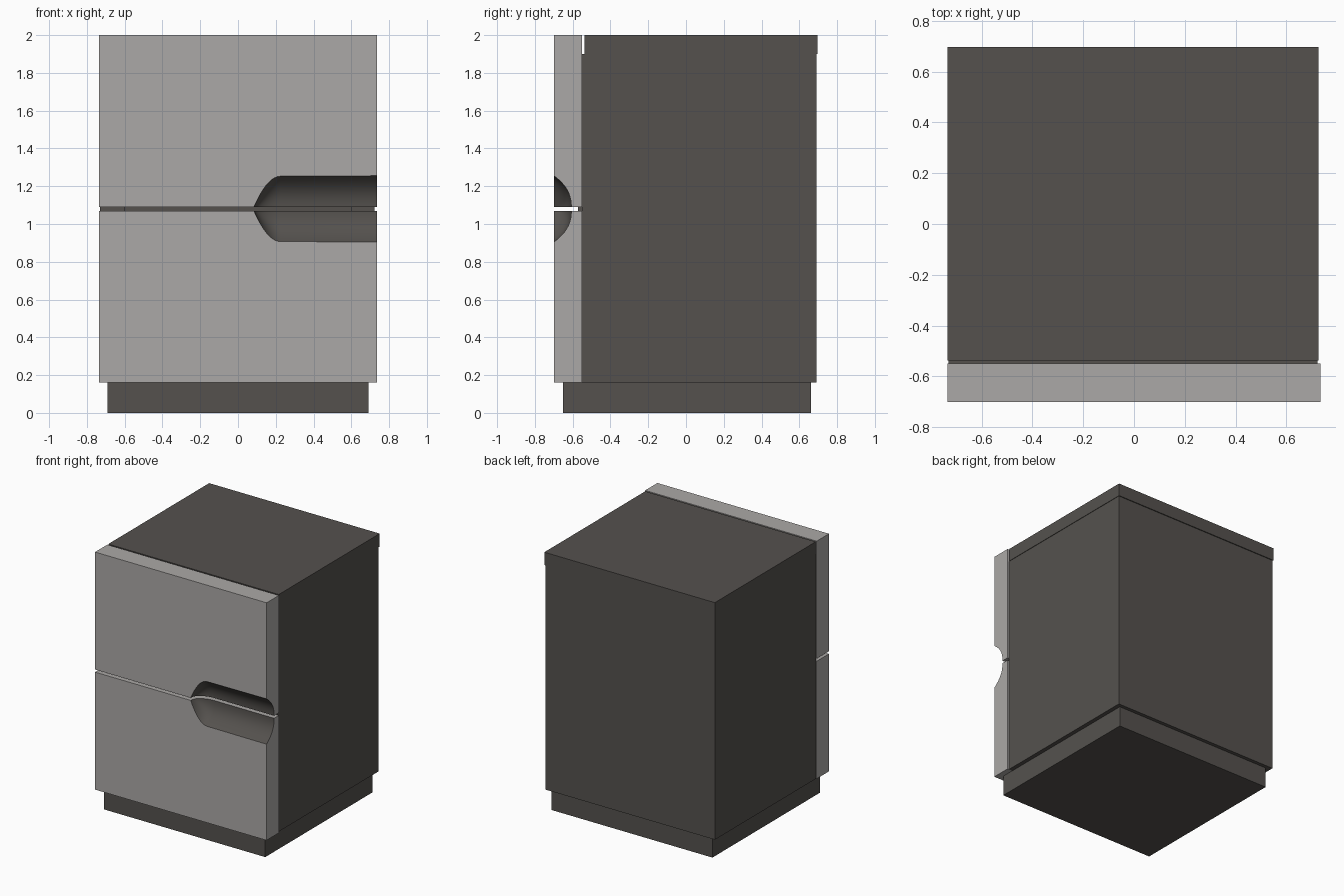
import bpy, bmesh, math

if "Cube" in bpy.data.objects:
    bpy.data.objects.remove(bpy.data.objects["Cube"])


def material(name, rgb):
    m = bpy.data.materials.new(name)
    m.diffuse_color = (*rgb, 1)
    m.use_nodes = True
    m.node_tree.nodes["Principled BSDF"].inputs["Base Color"].default_value = m.diffuse_color
    return m


DARK = material("dark_finish", (0.09, 0.083, 0.076))
LIGHT = material("light_finish", (0.41, 0.395, 0.385))


def make_object(name, bm, mat):
    bmesh.ops.recalc_face_normals(bm, faces=bm.faces)
    me = bpy.data.meshes.new(name)
    bm.to_mesh(me)
    bm.free()
    me.materials.append(mat)
    ob = bpy.data.objects.new(name, me)
    bpy.context.collection.objects.link(ob)
    return ob


def box(name, x, y, z, mat):
    bm = bmesh.new()
    bmesh.ops.create_cube(bm, size=1)
    for v in bm.verts:
        v.co = [(a + b) / 2 + c * (b - a) for c, (a, b) in zip(v.co, (x, y, z))]
    return make_object(name, bm, mat)


# Cabinet carcass
box("plinth", (-0.69, 0.69), (-0.652, 0.662), (0, 0.16), DARK)
box("cabinet_body", (-0.731, 0.722), (-0.55, 0.69), (0.16, 1.9), DARK)
box("top_panel", (-0.735, 0.726), (-0.538, 0.697), (1.9, 2.0), DARK)
box("drawer_rail", (-0.6, 0.6), (-0.572, -0.55), (1.07, 1.09), DARK)

# Handle scoop cutter: lofted cross-sections, rounded at the left end
FACE_Y, MID_Z, TIP_X, END_LEN = -0.70, 1.08, 0.08, 0.145
bm = bmesh.new()
rings = []
steps, cuts = 14, 24
stations = [(TIP_X + END_LEN * u, 1 - (1 - u) ** 2, math.sqrt(1 - (1 - u) ** 2))
            for u in (0.003 + 0.997 * (i / steps) ** 1.5 for i in range(steps + 1))]
stations.append((0.9, 1.02, 1.0))
for x, hs, ds in stations:
    h, d = 0.173 * hs, 0.093 * ds
    ring = [bm.verts.new((x, FACE_Y - 0.1, MID_Z - h))]
    for i in range(cuts + 1):
        w = -math.cos(math.pi * i / cuts)
        ring.append(bm.verts.new((x, FACE_Y + d * (1 - abs(w) ** 2.6), MID_Z + h * w)))
    ring.append(bm.verts.new((x, FACE_Y - 0.1, MID_Z + h)))
    rings.append(ring)
for a, b in zip(rings, rings[1:]):
    for i in range(len(a)):
        j = (i + 1) % len(a)
        bm.faces.new((a[i], a[j], b[j], b[i]))
bm.faces.new(rings[0])
bm.faces.new(rings[-1])
cutter = make_object("scoop_cutter", bm, DARK)
cutter.hide_render = True

# Drawer fronts with the shared scoop cut out
for name, z in (("lower_drawer_front", (0.16, 1.07)), ("upper_drawer_front", (1.09, 2.0))):
    front = box(name, (-0.735, 0.735), (FACE_Y, -0.55), z, LIGHT)
    front.data.materials.append(DARK)
    mod = front.modifiers.new("scoop", 'BOOLEAN')
    mod.operation, mod.solver, mod.object = 'DIFFERENCE', 'EXACT', cutter
    mod.material_mode = 'TRANSFER'
    bpy.ops.object.select_all(action='DESELECT')
    front.select_set(True)
    bpy.context.view_layer.objects.active = front
    bpy.ops.object.modifier_apply(modifier=mod.name)
    bpy.ops.object.shade_smooth_by_angle(angle=math.radians(30))

bpy.data.objects.remove(cutter)
